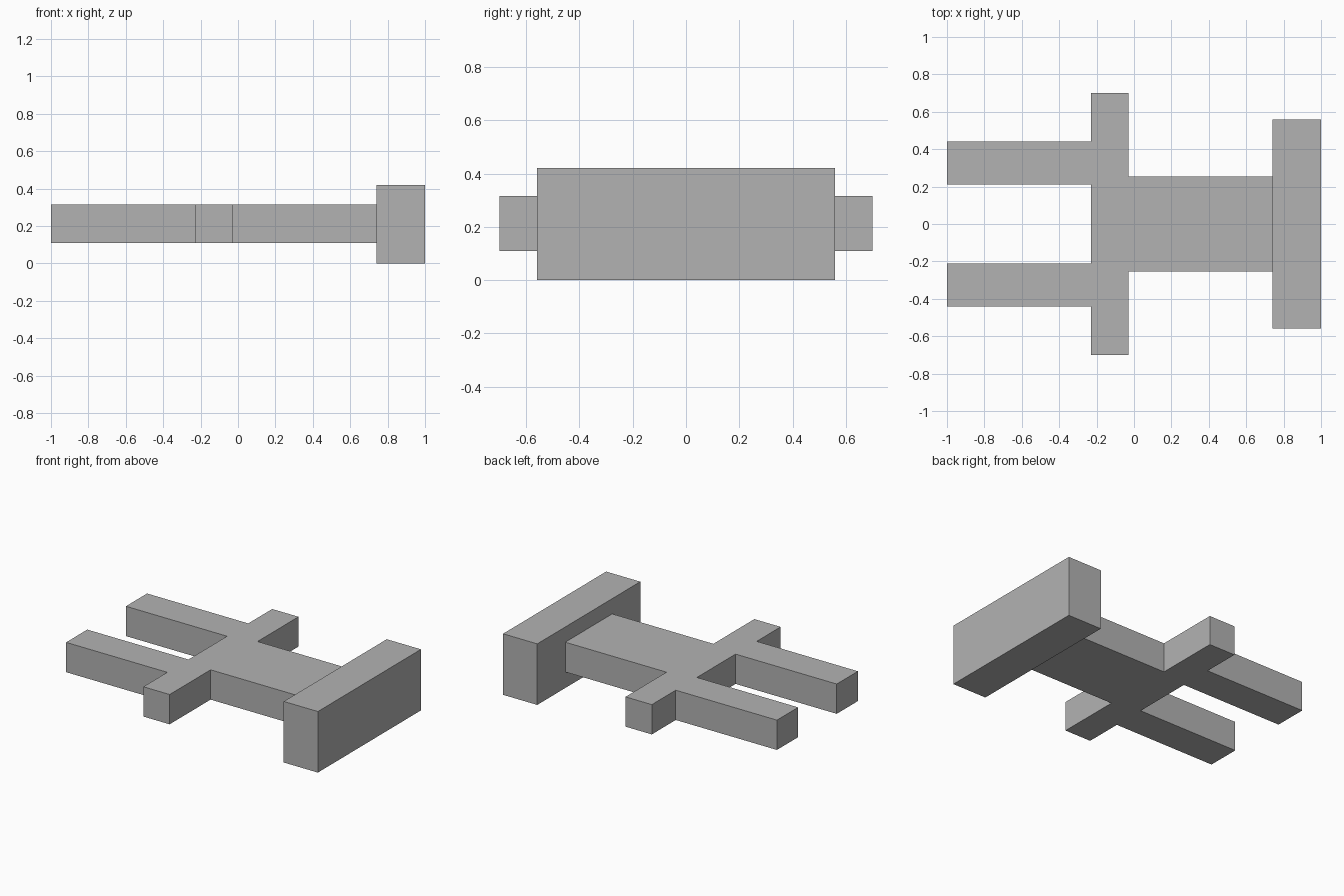
import bpy
import bmesh

cube = bpy.data.objects.get("Cube")
if cube:
    bpy.data.objects.remove(cube, do_unlink=True)

GREY = (0.45, 0.45, 0.45, 1.0)
grey = bpy.data.materials.new("plain_grey")
grey.use_nodes = True
grey.diffuse_color = GREY
grey.node_tree.nodes["Principled BSDF"].inputs["Base Color"].default_value = GREY


def extrude_outline(name, half, z0, z1):
    """Mirror a half outline across y = 0 and extrude it from z0 to z1."""
    outline = half + [(x, -y) for x, y in reversed(half)]
    bm = bmesh.new()
    base = bm.faces.new([bm.verts.new((x, y, z0)) for x, y in outline])
    top = bmesh.ops.extrude_face_region(bm, geom=[base], use_keep_orig=True)["geom"]
    verts = [v for v in top if isinstance(v, bmesh.types.BMVert)]
    bmesh.ops.translate(bm, verts=verts, vec=(0, 0, z1 - z0))
    bmesh.ops.recalc_face_normals(bm, faces=bm.faces)
    mesh = bpy.data.meshes.new(name)
    bm.to_mesh(mesh)
    bm.free()
    mesh.materials.append(grey)
    obj = bpy.data.objects.new(name, mesh)
    bpy.context.collection.objects.link(obj)
    return obj


# Body with two long prongs, two side arms and a wide shank
extrude_outline("forked_body", [
    (0.74, 0.255), (-0.03, 0.255), (-0.03, 0.70), (-0.23, 0.70),
    (-0.23, 0.44), (-1.0, 0.44), (-1.0, 0.21), (-0.23, 0.21),
], 0.11, 0.315)

# Tall block across the end of the shank
extrude_outline("end_block", [(1.0, 0.56), (0.74, 0.56)], 0.0, 0.42)
